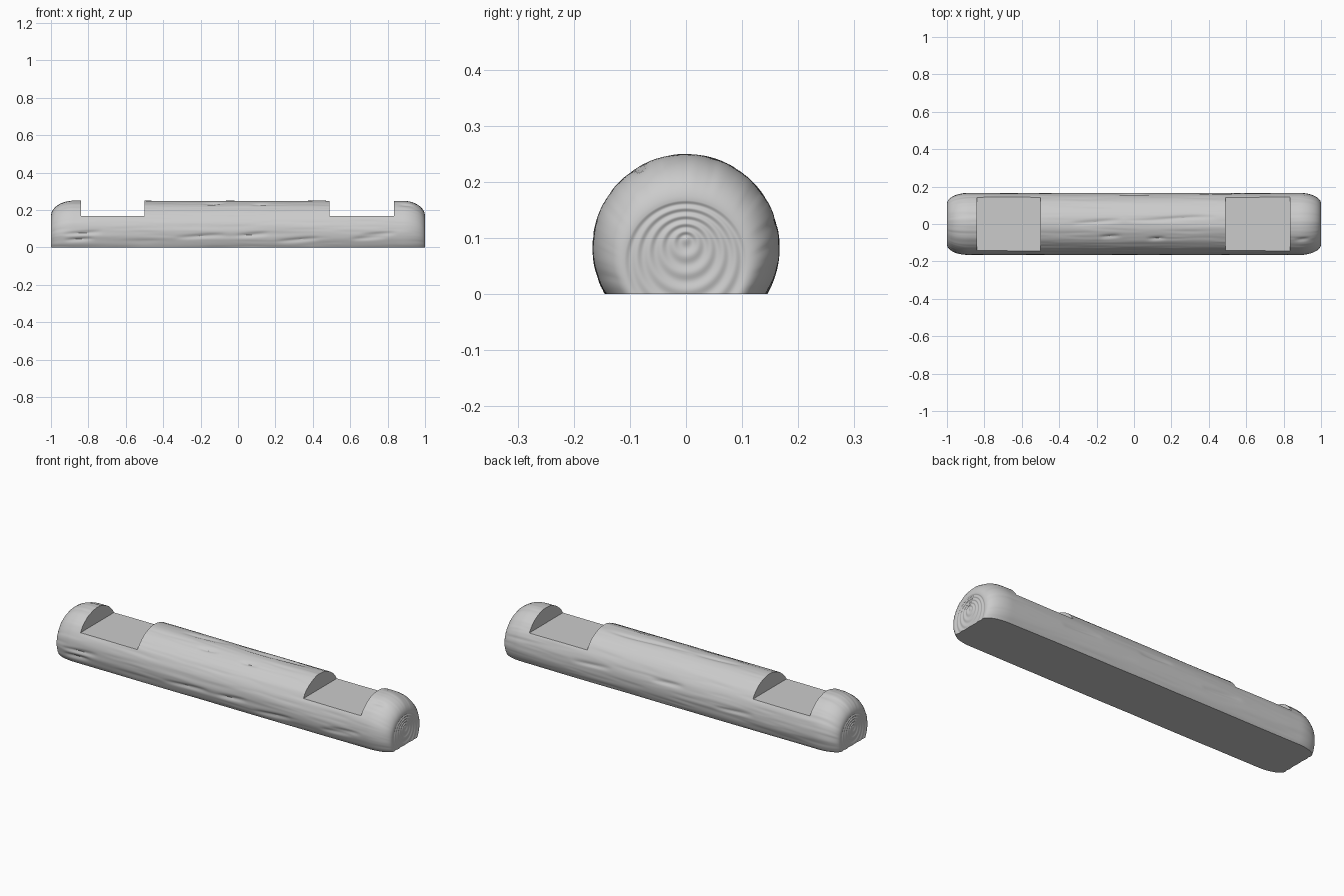
import bpy, bmesh, math
from mathutils import Vector, noise

old = bpy.data.objects.get("Cube")
if old:
    bpy.data.objects.remove(old, do_unlink=True)

SIDES = 180
RADIUS, AXIS_Z = 0.167, 0.083
END_RADIUS, END_Z, PITH_Z = 0.11, 0.057, 0.098

# Bark cracks: centre along the log, angle round it from the front, half length
CRACKS = [(-0.83, -2, 0.11), (-0.85, -14, 0.08), (-0.2, -8, 0.14), (0.08, -5, 0.09),
          (0.32, -15, 0.12), (0.75, -4, 0.1), (0.7, -11, 0.1), (-0.13, 66, 0.06),
          (0.12, 62, 0.05), (-0.2, 94, 0.14), (0.2, 100, 0.25), (0.9, 60, 0.04),
          (0.0, 165, 0.1), (-0.4, 180, 0.12), (0.45, 172, 0.12)]

wood = bpy.data.materials.new("pale grey wood")
wood.use_nodes = True
wood.diffuse_color = (0.6, 0.6, 0.6, 1)
wood.node_tree.nodes["Principled BSDF"].inputs["Base Color"].default_value = (0.6, 0.6, 0.6, 1)


def grain(x, a):
    """Depth of the long wavy grain and the cracks at one point of the bark."""
    p = Vector((x * 2.2, math.cos(a) * 5, math.sin(a) * 5))
    depth = 0.0025 * max(0, noise.noise(p) + 0.3)
    depth += 0.002 * max(0, noise.noise(p * 2.3))
    for cx, angle, half in CRACKS:
        along = abs(x - cx) / half
        if along < 1:
            bend = 0.05 * math.sin(9 * (x - cx))
            across = math.remainder(a - math.radians(angle) - bend, math.tau) / 0.06
            depth += 0.006 * (1 - along ** 2) * math.exp(-across ** 2)
    return depth


def stations():
    """Rows from one pith to the other: x, radius, axis height, bark weight."""
    half = []
    # growth rings on the sawn end
    for i in range(1, 46):
        f = i / 45
        ridge = 0.003 * (1 - math.cos(math.tau * 5 * f)) / 2
        half.append((1 - ridge, END_RADIUS * f, PITH_Z + (END_Z - PITH_Z) * f, 0.0))
    # rounded shoulder
    for i in range(1, 17):
        t = math.pi / 2 * (1 - i / 16)
        f = 1 - math.cos(t)
        half.append((0.88 + 0.12 * math.sin(t), RADIUS + (END_RADIUS - RADIUS) * f,
                     AXIS_Z + (END_Z - AXIS_Z) * f, min(1, i / 5)))
    # straight trunk
    trunk = [(0.88 - 1.76 * i / 120, RADIUS, AXIS_Z, 1.0) for i in range(1, 120)]
    return half + trunk + [(-x, r, z, w) for x, r, z, w in reversed(half)]


def make_log():
    bm = bmesh.new()
    rows = []
    for x, r, cz, weight in stations():
        row = []
        for j in range(SIDES):
            a = math.tau * j / SIDES
            rr = r - (weight * grain(x, a) if weight else 0)
            row.append(bm.verts.new((x, -rr * math.cos(a), cz + rr * math.sin(a))))
        rows.append(row)
    for lower, upper in zip(rows, rows[1:]):
        for j in range(SIDES):
            k = (j + 1) % SIDES
            bm.faces.new((lower[j], lower[k], upper[k], upper[j]))
    for row, x in ((rows[0], 1), (rows[-1], -1)):
        pith = bm.verts.new((x, 0, PITH_Z))
        for j in range(SIDES):
            bm.faces.new((row[j], row[(j + 1) % SIDES], pith))
    # flat underside
    cut = bmesh.ops.bisect_plane(bm, geom=bm.verts[:] + bm.edges[:] + bm.faces[:],
                                 plane_co=(0, 0, 0), plane_no=(0, 0, -1), clear_outer=True)
    rim = [e for e in cut["geom_cut"] if isinstance(e, bmesh.types.BMEdge)]
    bmesh.ops.contextual_create(bm, geom=rim)
    bmesh.ops.recalc_face_normals(bm, faces=bm.faces[:])
    mesh = bpy.data.meshes.new("log")
    bm.to_mesh(mesh)
    bm.free()
    mesh.materials.append(wood)
    obj = bpy.data.objects.new("log", mesh)
    bpy.context.collection.objects.link(obj)
    return obj


def cut_notch(obj, x0, x1, floor):
    """Saw a square saddle notch out of the top."""
    bpy.ops.mesh.primitive_cube_add(size=1, location=((x0 + x1) / 2, 0, floor + 0.2))
    cutter = bpy.context.object
    cutter.name = "notch_cutter"
    cutter.hide_render = True
    cutter.scale = (x1 - x0, 0.6, 0.4)
    cutter.data.materials.append(wood)
    mod = obj.modifiers.new("notch", 'BOOLEAN')
    mod.operation, mod.solver, mod.object = 'DIFFERENCE', 'EXACT', cutter
    bpy.context.view_layer.objects.active = obj
    bpy.ops.object.modifier_apply(modifier=mod.name)
    bpy.data.objects.remove(cutter, do_unlink=True)


log = make_log()
cut_notch(log, -0.84, -0.5, 0.167)
cut_notch(log, 0.49, 0.835, 0.167)
bpy.ops.object.select_all(action='DESELECT')
log.select_set(True)
bpy.context.view_layer.objects.active = log
bpy.ops.object.shade_smooth_by_angle(angle=math.radians(30))
